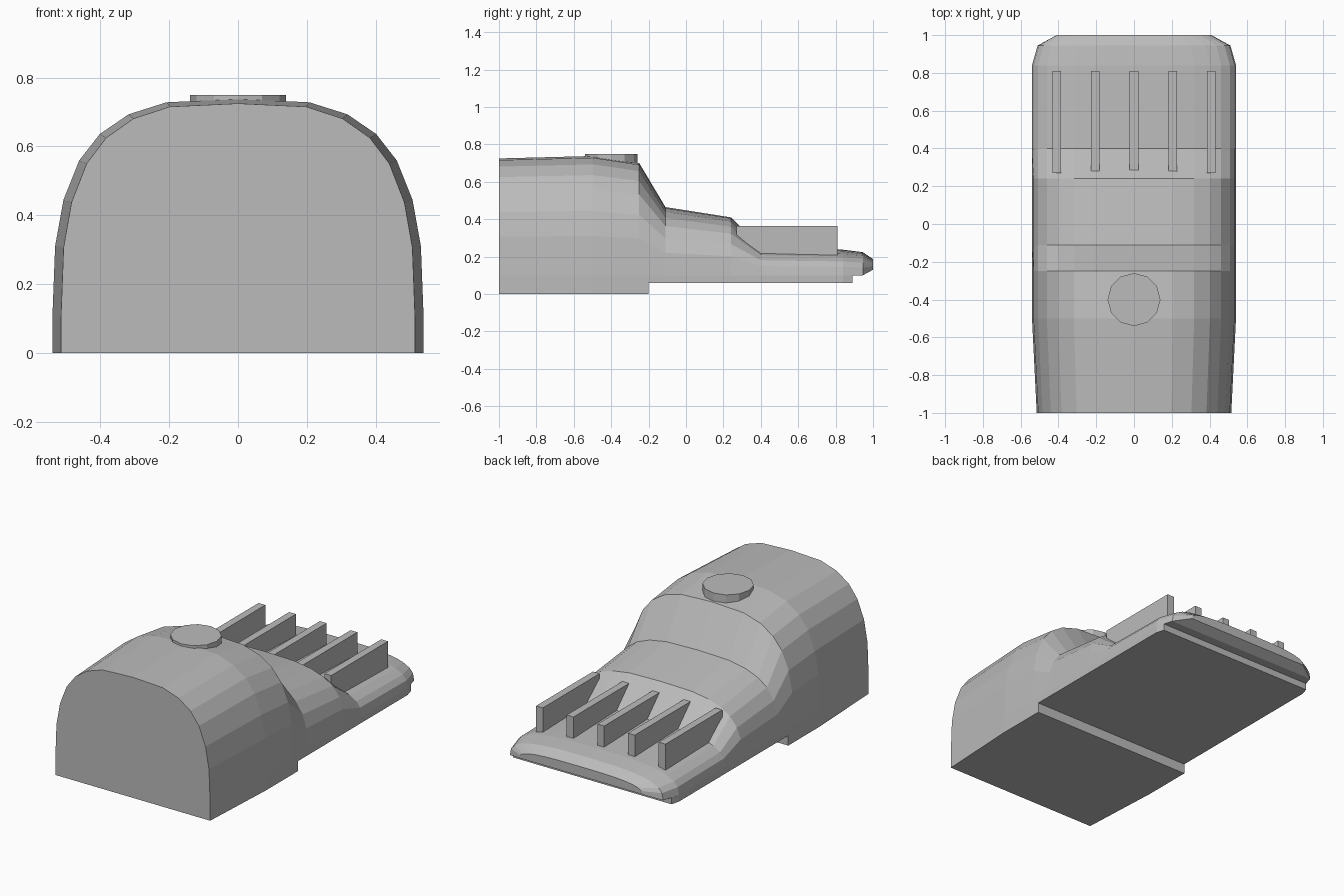
import bpy, bmesh, math

if "Cube" in bpy.data.objects:
    bpy.data.objects.remove(bpy.data.objects["Cube"])

grey = bpy.data.materials.new("plain grey")
grey.diffuse_color = (0.5, 0.5, 0.5, 1)
grey.use_nodes = True
grey.node_tree.nodes["Principled BSDF"].inputs["Base Color"].default_value = grey.diffuse_color


def finish(name, bm):
    bmesh.ops.recalc_face_normals(bm, faces=bm.faces[:])
    me = bpy.data.meshes.new(name)
    bm.to_mesh(me)
    bm.free()
    me.materials.append(grey)
    ob = bpy.data.objects.new(name, me)
    bpy.context.collection.objects.link(ob)
    return ob


def prism(name, half_outline, z0, z1):
    # half_outline: (half width, y) pairs, mirrored across x
    pts = half_outline + [(-x, y) for x, y in reversed(half_outline)]
    bm = bmesh.new()
    lo = [bm.verts.new((x, y, z0)) for x, y in pts]
    hi = [bm.verts.new((x, y, z1)) for x, y in pts]
    n = len(pts)
    bm.faces.new(lo)
    bm.faces.new(hi)
    for i in range(n):
        j = (i + 1) % n
        bm.faces.new((lo[i], lo[j], hi[j], hi[i]))
    return finish(name, bm)


# Arched body lofted along y: (y, half width, base z, top z)
half = [(1, 0), (.985, .33), (.94, .54), (.855, .72), (.745, .84),
        (.59, .93), (.385, .985)]
profile = half + [(0, 1)] + [(-x, z) for x, z in reversed(half)]
stations = [(-1, .515, .1, .725), (-.5, .54, .1, .738), (-.25, .54, .1, .70),
            (-.11, .54, .1, .465), (.24, .54, .1, .41), (.4, .54, .1, .25),
            (.84, .54, .1, .237), (.945, .51, .1, .224), (1, .41, .13, .187)]
bm = bmesh.new()
rings = [[bm.verts.new((x * w, y, b + z * (t - b))) for x, z in profile]
         for y, w, b, t in stations]
for a, c in zip(rings, rings[1:]):
    for i in range(len(profile)):
        j = (i + 1) % len(profile)
        bm.faces.new((a[i], a[j], c[j], c[i]))
bm.faces.new(rings[0])
bm.faces.new(rings[-1])
finish("arched_body", bm)

# Base: deep rear block and thinner front sole
prism("rear_base", [(.515, -1), (.54, -.5), (.54, -.2)], 0, .1)
prism("front_sole", [(.54, -.2), (.54, .84), (.526, .89)], .06, .1)

# Upright fins on the front deck
for k in range(5):
    fin = prism("fin", [(.0225, .27), (.0225, .81)], .16, .365)
    fin.location.x = (k - 2) * .204

# Round cap on top
bm = bmesh.new()
bmesh.ops.create_cone(bm, cap_ends=True, segments=12, radius1=.14,
                      radius2=.14, depth=.07)
cap = finish("round_cap", bm)
cap.location = (0, -.4, .715)
